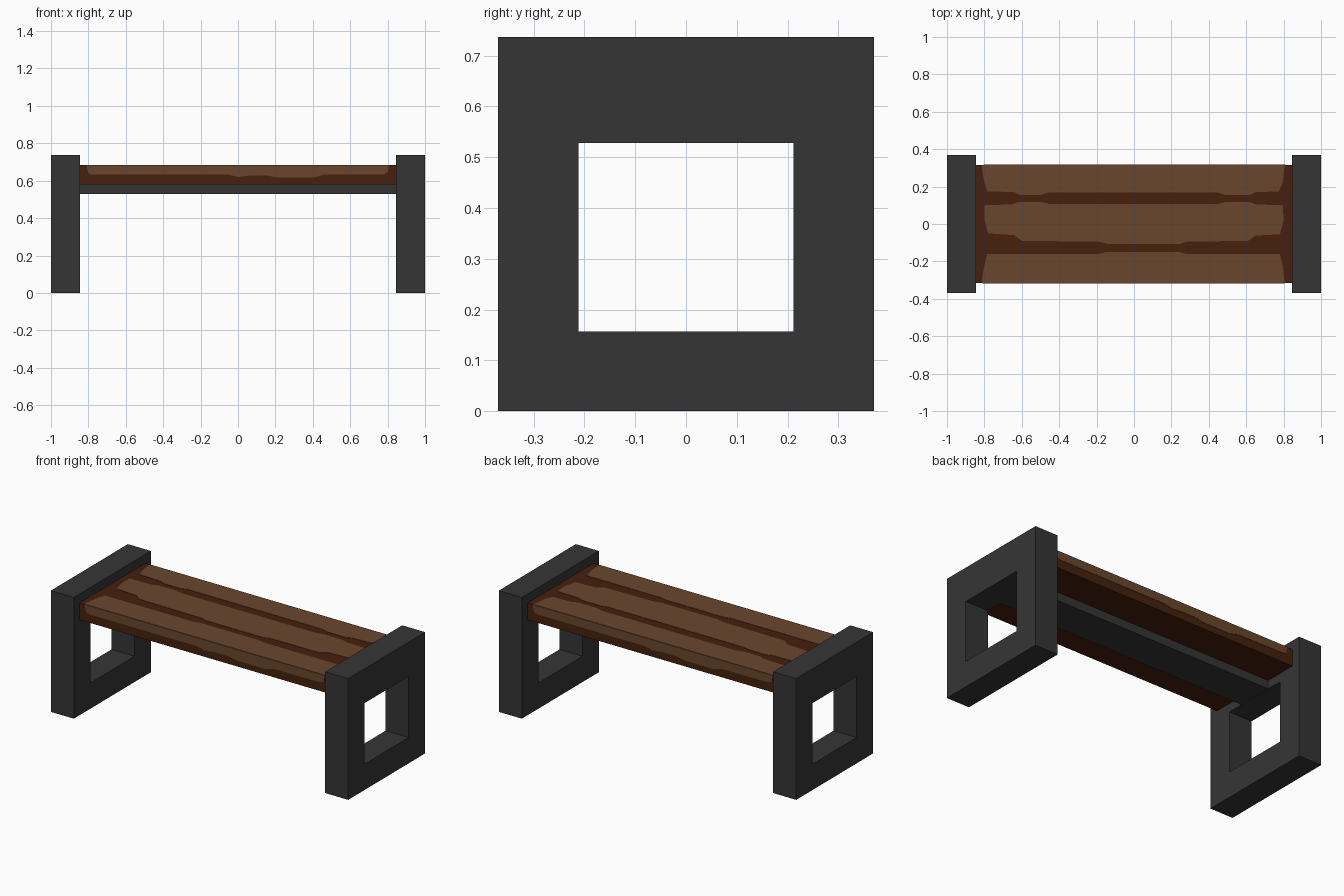
import bpy, bmesh
from mathutils import Matrix, Vector

if "Cube" in bpy.data.objects:
    bpy.data.objects.remove(bpy.data.objects["Cube"])


def material(name, rgb):
    m = bpy.data.materials.new(name)
    m.diffuse_color = (*rgb, 1)
    m.use_nodes = True
    m.node_tree.nodes["Principled BSDF"].inputs["Base Color"].default_value = m.diffuse_color
    return m


METAL = material("charcoal_metal", (0.036, 0.036, 0.036))
DARK = material("dark_wood", (0.061, 0.0144, 0.004))
LIGHT = material("light_wood", (0.142, 0.062, 0.027))


def finish(name, bm, mat):
    bmesh.ops.recalc_face_normals(bm, faces=bm.faces)
    me = bpy.data.meshes.new(name)
    bm.to_mesh(me)
    bm.free()
    me.materials.append(mat)
    ob = bpy.data.objects.new(name, me)
    bpy.context.collection.objects.link(ob)
    return ob


def box(name, lo, hi, mat):
    lo, hi = Vector(lo), Vector(hi)
    bm = bmesh.new()
    bmesh.ops.create_cube(bm, size=1)
    bmesh.ops.scale(bm, vec=hi - lo, verts=bm.verts)
    bmesh.ops.translate(bm, vec=(lo + hi) / 2, verts=bm.verts)
    return finish(name, bm, mat)


def plate(name, outline, place, direction, mat, thick=0.002):
    """Thin painted plate: 2D outline mapped by place() and extruded."""
    bm = bmesh.new()
    face = bm.faces.new([bm.verts.new(place(a, b)) for a, b in outline])
    new = bmesh.ops.extrude_face_region(bm, geom=[face], use_keep_orig=True)["geom"]
    bmesh.ops.translate(bm, vec=Vector(direction) * thick,
                        verts=[g for g in new if isinstance(g, bmesh.types.BMVert)])
    return finish(name, bm, mat)


def end_frame(name, x0, x1):
    """Square leg frame with a rectangular opening."""
    outer = [(-0.37, 0), (0.37, 0), (0.37, 0.737), (-0.37, 0.737)]
    inner = [(-0.212, 0.157), (0.212, 0.157), (0.212, 0.528), (-0.212, 0.528)]
    bm = bmesh.new()
    rings = [[bm.verts.new((x, y, z)) for y, z in loop]
             for x in (x0, x1) for loop in (outer, inner)]
    o0, i0, o1, i1 = rings
    for a, b in ((o0, i0), (o1, i1), (o0, o1), (i0, i1)):
        for k in range(4):
            n = (k + 1) % 4
            bm.faces.new((a[k], a[n], b[n], b[k]))
    return finish(name, bm, METAL)


# Leg frames
end_frame("left_leg_frame", -1.0, -0.845)
end_frame("right_leg_frame", 0.845, 1.0)

# Seat slab and the support beam beneath it
TOP = 0.683
box("seat", (-0.845, -0.315, 0.58), (0.845, 0.315, TOP), DARK)
box("support_beam", (-0.845, -0.112, 0.529), (0.845, 0.112, 0.58), METAL)

# Worn light areas on the seat top, one per plank
planks = {
    "back_plank_wear": [
        (-0.815, 0.315), (-0.80, 0.22), (-0.785, 0.175), (-0.64, 0.17),
        (-0.61, 0.155), (-0.50, 0.155), (-0.46, 0.168), (0.45, 0.168),
        (0.49, 0.155), (0.62, 0.155), (0.65, 0.17), (0.775, 0.175),
        (0.795, 0.22), (0.805, 0.315)],
    "middle_plank_wear": [
        (-0.80, 0.10), (-0.65, 0.105), (-0.62, 0.118), (-0.50, 0.118),
        (-0.46, 0.108), (0.45, 0.108), (0.49, 0.118), (0.62, 0.118),
        (0.65, 0.105), (0.795, 0.10), (0.80, 0.02), (0.78, -0.055),
        (0.65, -0.062), (0.61, -0.09), (0.28, -0.095), (0.24, -0.107),
        (-0.14, -0.107), (-0.18, -0.095), (-0.60, -0.09), (-0.64, -0.06),
        (-0.78, -0.05), (-0.80, 0.02)],
    "front_plank_wear": [
        (-0.785, -0.16), (-0.19, -0.16), (-0.15, -0.15), (0.24, -0.15),
        (0.28, -0.16), (0.78, -0.16), (0.795, -0.22), (0.805, -0.315),
        (-0.815, -0.315), (-0.80, -0.22)],
}
for name, outline in planks.items():
    plate(name, outline, lambda x, y: (x, y, TOP), (0, 0, 1), LIGHT)

# Worn light band along the upper half of the long sides
band = [(-0.81, TOP), (-0.80, 0.64), (-0.78, 0.632), (-0.05, 0.632),
        (0.0, 0.62), (0.06, 0.627), (0.16, 0.627), (0.22, 0.616),
        (0.40, 0.616), (0.46, 0.632), (0.78, 0.634), (0.80, 0.645), (0.805, TOP)]
plate("front_edge_wear", band, lambda x, z: (x, -0.315, z), (0, -1, 0), LIGHT)
plate("back_edge_wear", band, lambda x, z: (-x, 0.315, z), (0, 1, 0), LIGHT)
